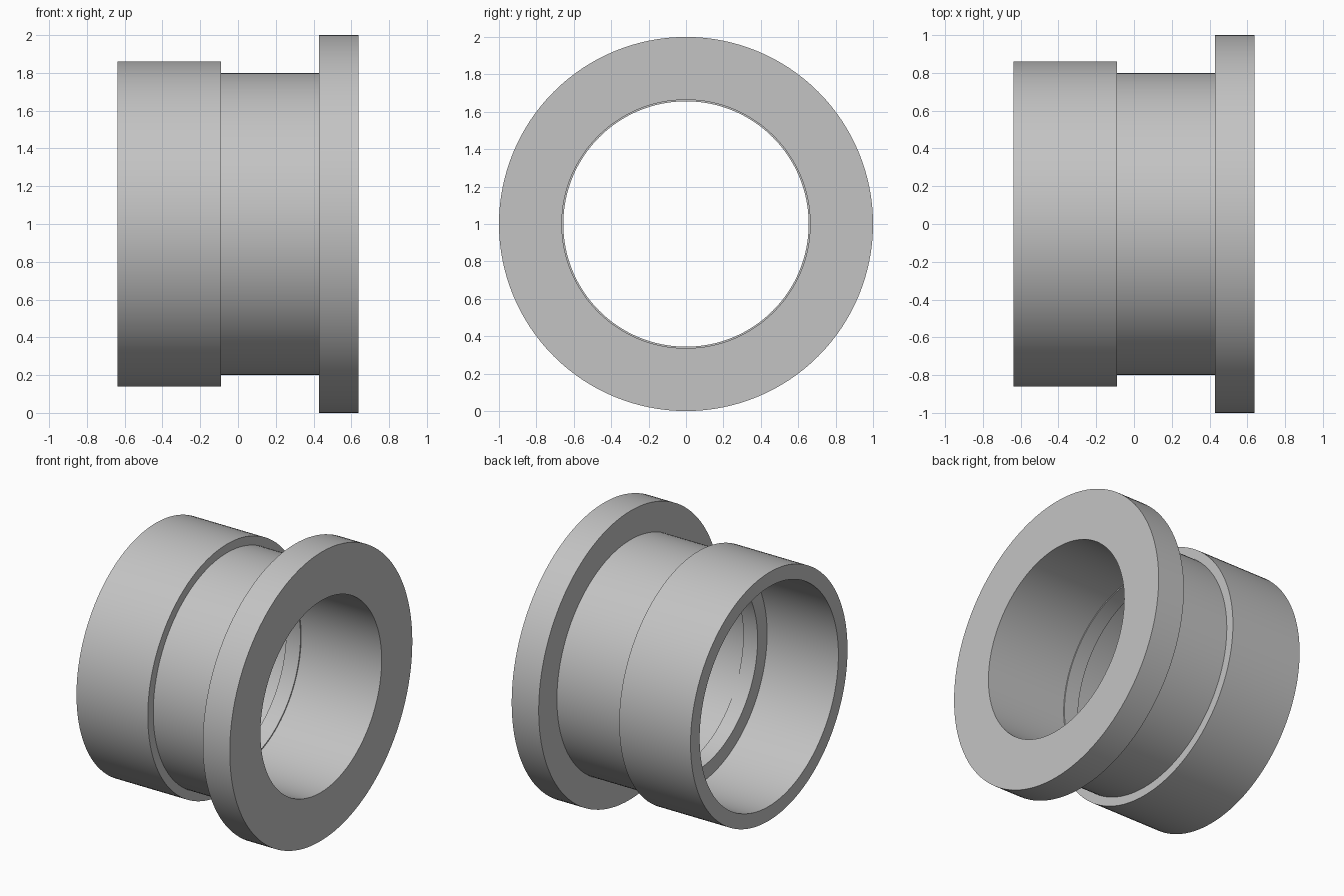
import bpy, bmesh, math
from mathutils import Matrix, Vector

cube = bpy.data.objects.get("Cube")
if cube:
    bpy.data.objects.remove(cube, do_unlink=True)

SEGMENTS = 128

# Single plain grey
grey = bpy.data.materials.new("plain_grey")
grey.use_nodes = True
colour = (0.55, 0.55, 0.55, 1.0)
grey.diffuse_color = colour
grey.node_tree.nodes["Principled BSDF"].inputs["Base Color"].default_value = colour


def lathe(name, profile):
    """Revolve a closed (x, radius) profile around the x axis."""
    bm = bmesh.new()
    rings = []
    for i in range(SEGMENTS):
        turn = Matrix.Rotation(math.tau * i / SEGMENTS, 4, 'X')
        rings.append([bm.verts.new(turn @ Vector((x, 0, r))) for x, r in profile])
    n = len(profile)
    for i, ring in enumerate(rings):
        following = rings[(i + 1) % SEGMENTS]
        for j in range(n):
            k = (j + 1) % n
            bm.faces.new((ring[j], ring[k], following[k], following[j]))
    bmesh.ops.recalc_face_normals(bm, faces=bm.faces)
    mesh = bpy.data.meshes.new(name)
    bm.to_mesh(mesh)
    bm.free()
    mesh.materials.append(grey)
    obj = bpy.data.objects.new(name, mesh)
    bpy.context.collection.objects.link(obj)
    obj.location.z = 1.0
    bpy.ops.object.select_all(action='DESELECT')
    obj.select_set(True)
    bpy.context.view_layer.objects.active = obj
    bpy.ops.object.shade_smooth_by_angle(angle=math.radians(30))
    return obj


# Flanged bushing: socket collar, narrower neck, wide flange, stepped bore
half = 0.637
collar_end, flange_start, bore_step = -0.09, 0.43, 0.02
lathe("flanged_bushing", [
    # outside, collar to flange
    (-half, 0.86), (collar_end, 0.86),
    (collar_end, 0.80), (flange_start, 0.80),
    (flange_start, 1.0), (half, 1.0),
    # bore, flange back to socket
    (half, 0.664), (bore_step, 0.664),
    (bore_step, 0.656), (collar_end, 0.656),
    (collar_end, 0.76), (-half, 0.76),
])
